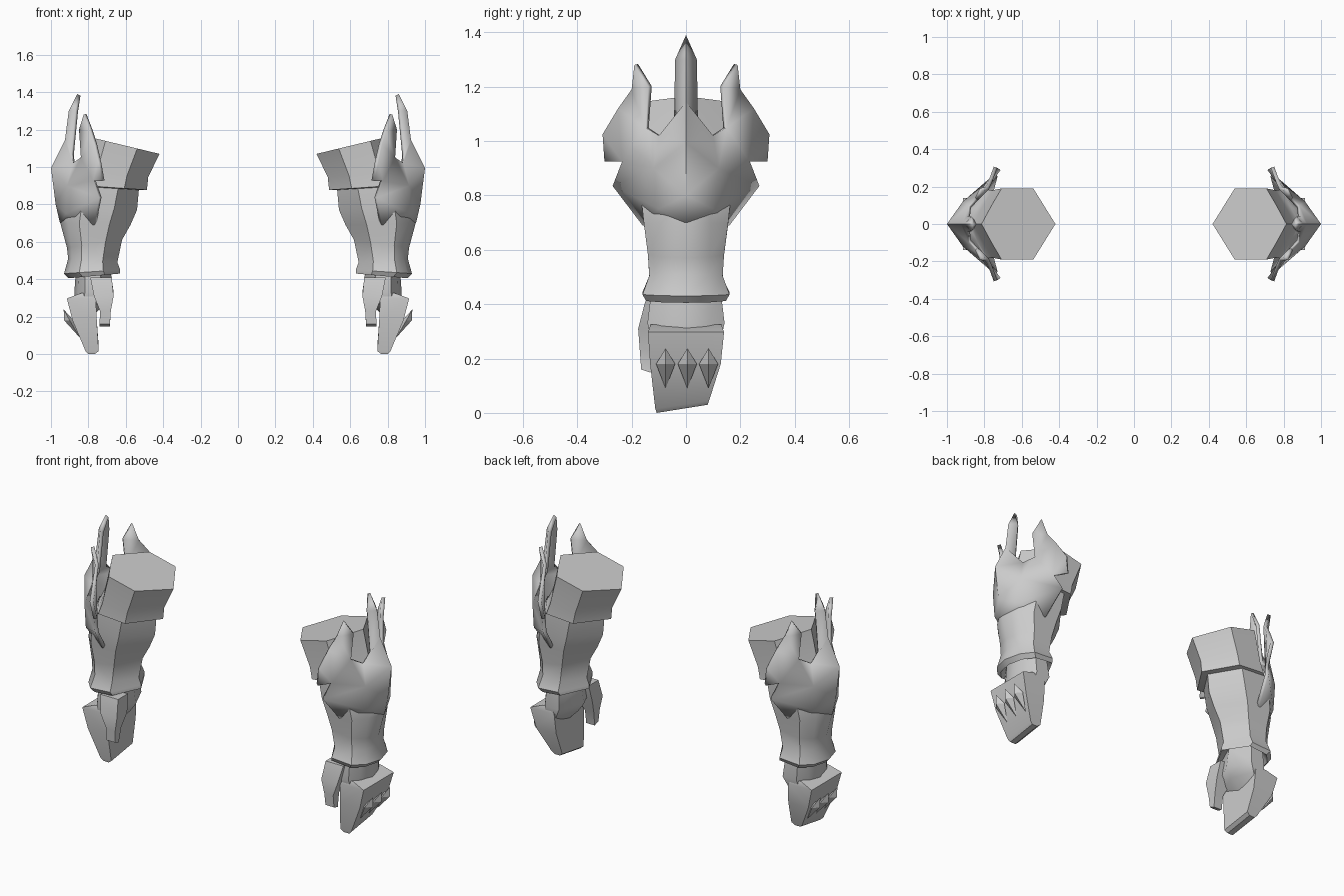
import bpy, bmesh, math

if "Cube" in bpy.data.objects:
    bpy.data.objects.remove(bpy.data.objects["Cube"])

metal = bpy.data.materials.new("grey_metal")
metal.diffuse_color = (0.6, 0.6, 0.6, 1)
metal.use_nodes = True
metal.node_tree.nodes["Principled BSDF"].inputs["Base Color"].default_value = metal.diffuse_color


def finish(name, bm, angle=40, thickness=0):
    """Turn a bmesh into a smooth shaded object mirrored to the other arm."""
    me = bpy.data.meshes.new(name)
    bm.to_mesh(me)
    bm.free()
    me.materials.append(metal)
    ob = bpy.data.objects.new(name, me)
    bpy.context.collection.objects.link(ob)
    bpy.ops.object.select_all(action='DESELECT')
    ob.select_set(True)
    bpy.context.view_layer.objects.active = ob
    bpy.ops.object.shade_smooth_by_angle(angle=math.radians(angle))
    if thickness:
        s = ob.modifiers.new("thickness", 'SOLIDIFY')
        s.thickness = thickness
        s.offset = -1
    ob.modifiers.new("other_arm", 'MIRROR').use_axis[0] = True
    return ob


def loft(name, rings, angle=40):
    """Skin a stack of closed rings and cap both ends."""
    bm = bmesh.new()
    vs = [[bm.verts.new(p) for p in r] for r in rings]
    n = len(rings[0])
    for a, b in zip(vs, vs[1:]):
        for i in range(n):
            j = (i + 1) % n
            bm.faces.new((a[i], a[j], b[j], b[i]))
    bm.faces.new(vs[0][::-1])
    bm.faces.new(vs[-1])
    bmesh.ops.recalc_face_normals(bm, faces=bm.faces)
    return finish(name, bm, angle)


def arm_ring(z_in, z_out, x0, x1, w, bulge=0.0):
    """Hexagonal arm section with a shoulder point on the outer side."""
    d = x1 - x0
    b = x0 + 0.73 * d
    half = [((x1 + b) / 2 + bulge, w * 0.52 + bulge), (b, w), (x0 + 0.3 * d, w)]
    pts = [(x1, 0)] + half + [(x0, 0)] + [(x, -y) for x, y in half[::-1]]
    return [(x, y, z_in + (z_out - z_in) * (x - x0) / d) for x, y in pts]


def box_ring(x0, x1, y0, y1, z0, z1=None):
    """Four-cornered section whose height may differ from front to back."""
    z1 = z0 if z1 is None else z1
    return [(x0, y0, z0), (x1, y0, z0), (x1, y1, z1), (x0, y1, z1)]


# Forearm sleeve: hollow flared wrist, waist, stepped cuff and slanted top
loft("forearm", [arm_ring(*r) for r in (
    (0.46, 0.46, 0.68, 0.87, 0.11, 0.01),
    (0.43, 0.405, 0.63, 0.905, 0.147, 0.015),
    (0.45, 0.43, 0.63, 0.93, 0.16, 0.015),
    (0.49, 0.51, 0.645, 0.908, 0.135, 0.015),
    (0.61, 0.57, 0.62, 0.915, 0.14, 0.015),
    (0.69, 0.70, 0.575, 0.95, 0.155, 0.01),
    (0.77, 0.80, 0.54, 0.945, 0.165),
    (0.877, 0.90, 0.53, 0.90, 0.165),
    (0.877, 0.905, 0.487, 0.89, 0.182),
    (0.945, 0.97, 0.48, 0.86, 0.18),
    (1.07, 1.165, 0.42, 0.815, 0.19))])

# Spiked outer guard: half outline (x, y, z), repeated front and back
P = dict(
    tip=(0.86, 0, 1.39), c1=(0.905, 0, 1.30), c2=(0.925, 0, 1.145),
    c3=(1.0, 0, 0.995), c4=(0.975, 0, 0.80), c5=(0.952, 0, 0.70),
    s1=(0.87, 0.04, 1.30), s2=(0.89, 0.044, 1.07),
    n1=(0.885, 0.10, 1.02), n2=(0.84, 0.15, 1.05),
    p1=(0.85, 0.14, 1.20), p0=(0.825, 0.19, 1.28), p2=(0.79, 0.20, 1.19),
    e1=(0.77, 0.25, 1.12), e2=(0.75, 0.307, 1.025), e3=(0.73, 0.30, 0.925),
    e4=(0.775, 0.235, 0.925), e5=(0.742, 0.27, 0.835), e6=(0.77, 0.16, 0.69),
    m1=(0.915, 0.12, 0.90), m2=(0.92, 0.10, 0.75))
faces = ("tip c1 s1,c1 c2 s2 s1,c2 c3 n1 s2,c3 m1 n1,c3 c4 m1,c4 m2 m1,c4 c5 m2,"
         "c5 e6 m2,m2 e6 e5 m1,m1 e5 e4,m1 e4 n2 n1,n2 p1 p2,p1 p0 p2,"
         "n2 p2 e1,n2 e1 e4,e1 e2 e4,e2 e3 e4")
bm = bmesh.new()
for side in (1, -1):
    v = {k: bm.verts.new((x, y * side, z)) for k, (x, y, z) in P.items()}
    for f in faces.split(","):
        bm.faces.new([v[k] for k in f.split()])
bmesh.ops.remove_doubles(bm, verts=bm.verts, dist=0.0005)
bm.normal_update()
for f in bm.faces:
    if f.normal.x < 0:
        f.normal_flip()
finish("spiked_guard", bm, 50, 0.02)

# Palm
loft("palm", [arm_ring(*r) for r in (
    (0.22, 0.22, 0.76, 0.86, 0.11),
    (0.28, 0.28, 0.70, 0.875, 0.13),
    (0.33, 0.33, 0.665, 0.875, 0.142, 0.01),
    (0.47, 0.47, 0.685, 0.865, 0.125, 0.01))])

# Thumb
loft("thumb", [box_ring(*r) for r in (
    (0.685, 0.74, -0.165, -0.13, 0.16, 0.148),
    (0.68, 0.738, -0.17, -0.115, 0.23),
    (0.665, 0.77, -0.176, -0.08, 0.31),
    (0.675, 0.79, -0.15, -0.06, 0.41))])

# Closed fingers under a knuckle plate
loft("fingers", [box_ring(*r) for r in (
    (0.765, 0.80, -0.108, 0.08, 0.0, 0.03),
    (0.745, 0.815, -0.113, 0.085, 0.015, 0.045),
    (0.755, 0.885, -0.132, 0.128, 0.18),
    (0.76, 0.915, -0.14, 0.14, 0.297),
    (0.79, 0.84, -0.13, 0.13, 0.325))], 30)

# Three knuckle spikes
bm = bmesh.new()
for y in (-0.075, 0.005, 0.083):
    tip, low, a, b, back = [bm.verts.new((x, y + dy, z)) for x, dy, z in (
        (0.932, 0, 0.238), (0.848, 0, 0.09), (0.90, 0.035, 0.18),
        (0.90, -0.035, 0.18), (0.87, 0, 0.17))]
    ridge = bm.verts.new((0.93, y, 0.18))
    for f in ((tip, ridge, a), (tip, b, ridge), (ridge, low, a), (ridge, b, low),
              (tip, a, back), (tip, back, b), (low, back, a), (low, b, back)):
        bm.faces.new(f)
bmesh.ops.recalc_face_normals(bm, faces=bm.faces)
finish("knuckle_spikes", bm, 20)
